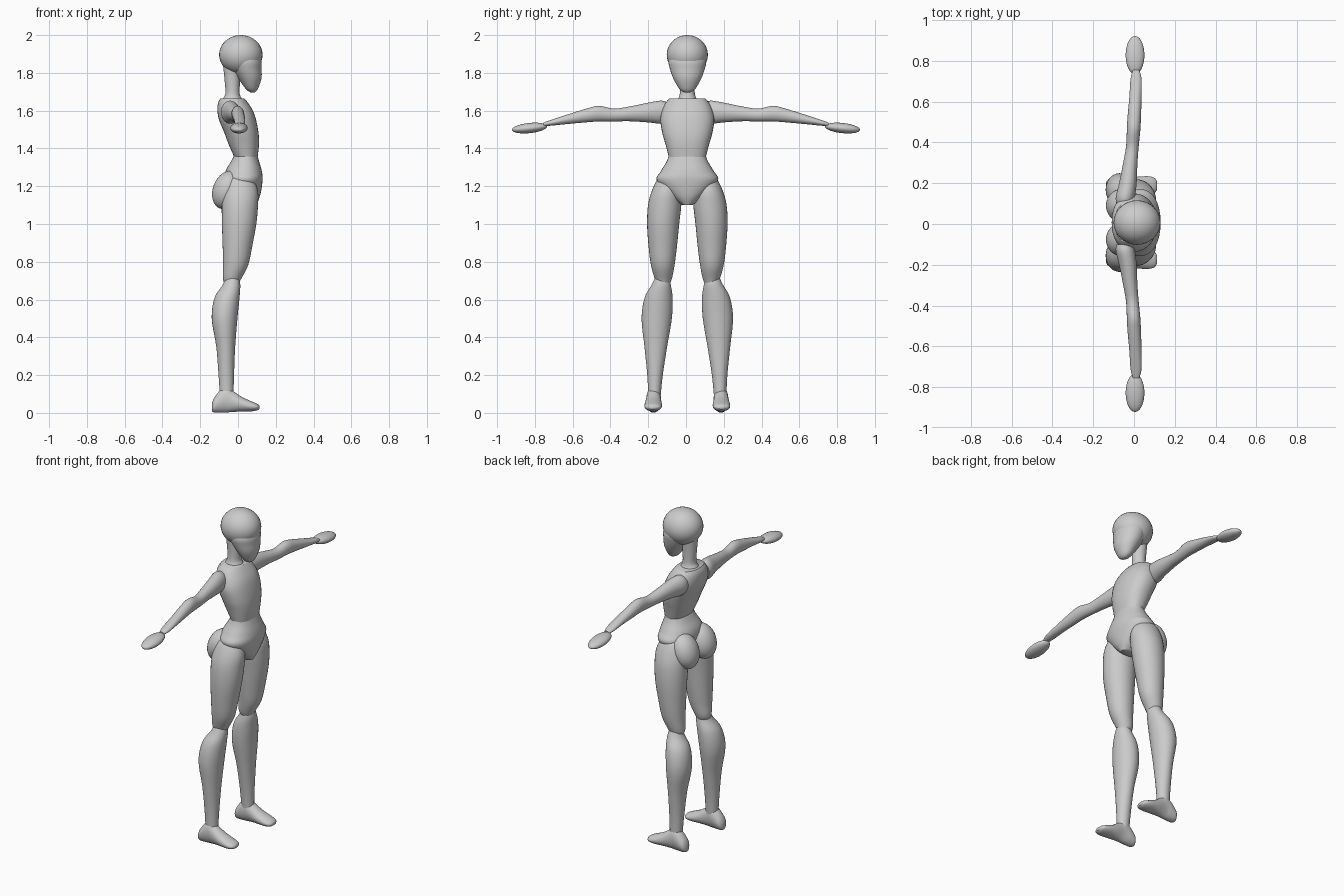
import bpy, bmesh, math
from mathutils import Vector, Matrix

SIDES = 32


def finish(bm, name, mirror):
    """Turn a bmesh into a smooth object; mirror = y of the mirror plane."""
    bmesh.ops.recalc_face_normals(bm, faces=bm.faces)
    me = bpy.data.meshes.new(name)
    bm.to_mesh(me)
    bm.free()
    ob = bpy.data.objects.new(name, me)
    bpy.context.collection.objects.link(ob)
    bpy.ops.object.select_all(action='DESELECT')
    ob.select_set(True)
    bpy.context.view_layer.objects.active = ob
    bpy.ops.object.shade_smooth_by_angle(angle=math.radians(50))
    if mirror is not None:
        ob.location.y = mirror
        mod = ob.modifiers.new("mirror", 'MIRROR')
        mod.use_axis = (False, True, False)
        mod.use_clip = False
        mod.use_mirror_merge = False
    return ob


def smooth_path(rows, steps=5):
    """Catmull-Rom interpolation between section rows."""
    rows = [Vector(r) for r in rows]
    out = []
    for i in range(len(rows) - 1):
        p0, p1 = rows[max(i - 1, 0)], rows[i]
        p2, p3 = rows[i + 1], rows[min(i + 2, len(rows) - 1)]
        for k in range(steps):
            t = k / steps
            out.append(0.5 * (2 * p1 + (p2 - p0) * t + (2 * p0 - 5 * p1 + 4 * p2 - p3) * t * t
                              + (3 * p1 - p0 - 3 * p2 + p3) * t ** 3))
    return out + [rows[-1]]


def loft(name, axis, rows, mirror=None, power=2.0):
    """Rows are (position along axis, other two centre coordinates, two radii)."""
    bm = bmesh.new()
    others = [i for i in range(3) if i != axis]
    rings = []
    for s, u, v, ru, rv in smooth_path(rows):
        ring = []
        for k in range(SIDES):
            a = 2 * math.pi * k / SIDES
            c, d = math.cos(a), math.sin(a)
            p = [0, 0, 0]
            p[axis] = s
            p[others[0]] = u + ru * math.copysign(abs(c) ** (2 / power), c)
            p[others[1]] = v + rv * math.copysign(abs(d) ** (2 / power), d)
            ring.append(bm.verts.new(p))
        rings.append(ring)
    for r0, r1 in zip(rings, rings[1:]):
        for k in range(SIDES):
            n = (k + 1) % SIDES
            bm.faces.new((r0[k], r0[n], r1[n], r1[k]))
    bm.faces.new(rings[0])
    bm.faces.new(rings[-1])
    return finish(bm, name, mirror)


def ellipsoid(name, centre, radii, rot=(0, 'X'), mirror=None):
    bm = bmesh.new()
    m = (Matrix.Translation(centre) @ Matrix.Rotation(math.radians(rot[0]), 4, rot[1])
         @ Matrix.Diagonal((*radii, 1)))
    bmesh.ops.create_uvsphere(bm, u_segments=32, v_segments=20, radius=1, matrix=m)
    return finish(bm, name, mirror)


X, Y, Z = 0, 1, 2
MID = 0.007  # body centre plane

# Head
ellipsoid("cranium", (0.015, MID, 1.896), (0.115, 0.109, 0.104))
loft("face", Z, [
    (1.697, .077, MID, .012, .016), (1.715, .073, MID, .032, .042),
    (1.77, .063, MID, .061, .074), (1.82, .048, MID, .077, .092),
    (1.86, .04, MID, .084, .1), (1.90, .03, MID, .078, .09)])
loft("neck", Z, [
    (1.63, -.03, MID, .066, .062), (1.66, -.03, MID, .052, .05),
    (1.69, -.029, MID, .038, .04), (1.75, -.03, MID, .04, .039),
    (1.86, -.035, MID, .046, .045)])

# Trunk
loft("chest", Z, [
    (1.355, .042, MID, .062, .098), (1.42, .031, MID, .08, .115),
    (1.48, .019, MID, .09, .132), (1.55, -.002, MID, .098, .143),
    (1.60, -.015, MID, .094, .134), (1.64, -.026, MID, .08, .116),
    (1.665, -.03, MID, .064, .095)], power=2.3)
loft("pelvis", Z, [
    (1.10, .045, MID, .05, .028), (1.15, .037, MID, .08, .088),
    (1.23, .03, MID, .1, .162), (1.28, .03, MID, .096, .14),
    (1.33, .037, MID, .075, .11), (1.372, .042, MID, .058, .094)], power=2.2)
ellipsoid("buttock", (-.06, .083, 1.18), (.073, .082, .104), (20, 'Y'), MID)

# Legs
loft("thigh", Z, [
    (.655, -.025, .13, .02, .018), (.70, -.033, .127, .045, .042),
    (.78, -.013, .13, .066, .062), (.88, -.003, .13, .078, .075),
    (1.0, .006, .128, .091, .085), (1.1, .01, .12, .096, .088),
    (1.17, .012, .112, .094, .078), (1.23, .01, .105, .074, .057),
    (1.265, .01, .1, .035, .03)], MID)
loft("shin", Z, [
    (.09, -.06, .174, .036, .033), (.2, -.062, .171, .041, .041),
    (.35, -.065, .167, .05, .06), (.5, -.071, .162, .068, .08),
    (.61, -.058, .152, .066, .074), (.68, -.034, .138, .046, .05),
    (.73, -.03, .132, .032, .032)], MID)
loft("foot", X, [
    (-.138, .178, .03, .018, .022), (-.125, .178, .042, .034, .04),
    (-.09, .178, .063, .039, .062), (-.06, .178, .072, .039, .07),
    (-.03, .179, .062, .04, .057), (.02, .18, .046, .045, .039),
    (.07, .181, .035, .046, .027), (.1, .181, .031, .038, .018),
    (.113, .181, .03, .02, .009)], MID)

# Arms
loft("arm", Y, [
    (.1, -.045, 1.593, .042, .052), (.135, -.042, 1.592, .047, .061),
    (.2, -.03, 1.59, .043, .052), (.3, -.018, 1.583, .035, .039),
    (.38, -.008, 1.577, .031, .034), (.46, -.002, 1.584, .033, .041),
    (.52, .001, 1.576, .033, .037), (.62, .007, 1.556, .03, .026),
    (.71, .01, 1.537, .027, .016), (.755, .01, 1.527, .016, .01)], 0.0)
ellipsoid("hand", (.005, .828, 1.508), (.046, .094, .027), (-6, 'X'), 0.0)
